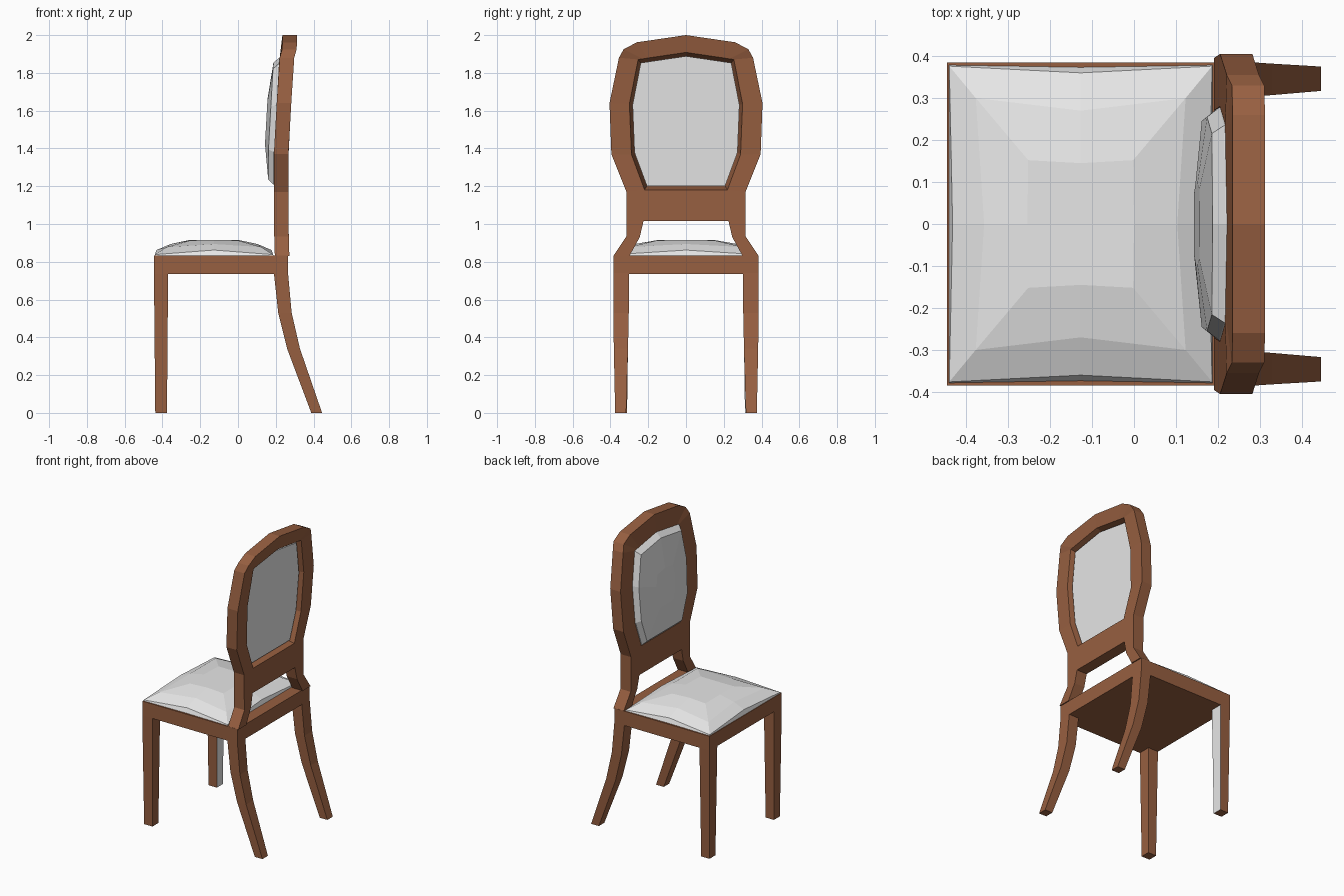
import bpy, bmesh

if "Cube" in bpy.data.objects:
    bpy.data.objects.remove(bpy.data.objects["Cube"])


def material(name, rgb):
    m = bpy.data.materials.new(name)
    m.diffuse_color = (*rgb, 1)
    m.use_nodes = True
    m.node_tree.nodes["Principled BSDF"].inputs["Base Color"].default_value = m.diffuse_color
    return m


wood = material("brown wood", (0.31, 0.115, 0.052))
fabric = material("light grey fabric", (0.8, 0.8, 0.8))


def make(name, bm, *mats):
    bmesh.ops.recalc_face_normals(bm, faces=bm.faces)
    me = bpy.data.meshes.new(name)
    bm.to_mesh(me)
    bm.free()
    for m in mats:
        me.materials.append(m)
    ob = bpy.data.objects.new(name, me)
    bpy.context.collection.objects.link(ob)
    return ob


def loft(name, rings, *mats):
    """Skin a stack of closed rings and cap both ends."""
    bm = bmesh.new()
    vs = [[bm.verts.new(p) for p in r] for r in rings]
    n = len(rings[0])
    for a, b in zip(vs, vs[1:]):
        for i in range(n):
            j = (i + 1) % n
            bm.faces.new((a[i], a[j], b[j], b[i]))
    bm.faces.new(vs[0])
    bm.faces.new(vs[-1])
    return make(name, bm, *mats)


def rect(x0, x1, y0, y1, z):
    return [(x0, y0, z), (x1, y0, z), (x1, y1, z), (x0, y1, z)]


# Seat frame
loft("seat_frame", [rect(-.445, .265, -.385, .385, z) for z in (.735, .832)], wood)

# Legs: (x0, x1, inner y, outer y, z)
front = [(-.438, -.376, .312, .375, 0), (-.445, -.37, .302, .385, .74)]
rear = [(.388, .445, .317, .375, 0), (.26, .328, .307, .382, .34),
        (.213, .284, .303, .385, .53), (.19, .265, .301, .385, .74)]
for side, s in (("right", -1), ("left", 1)):
    for kind, secs in (("front_leg", front), ("back_leg", rear)):
        leg = loft(f"{kind}_{side}",
                   [rect(a, b, s * c, s * d, z) for a, b, c, d, z in secs], wood, fabric)
        # one inner leg face is pale
        if kind == "front_leg" and s == 1:
            for p in leg.data.polygons:
                if p.normal.x > .9:
                    p.material_index = 1


# Seat cushion: 8-point rings with separate corner and mid-side positions
def pad(cx, cy, cz, mx, my, mz):
    o = -.127
    return [(o - cx, -cy, cz), (o, -my, mz), (o + cx, -cy, cz), (o + mx, 0, mz),
            (o + cx, cy, cz), (o, my, mz), (o - cx, cy, cz), (o - mx, 0, mz)]


loft("seat_cushion", [pad(.315, .38, .828, .315, .375, .828),
                      pad(.313, .376, .838, .305, .36, .862),
                      pad(.25, .30, .878, .23, .27, .894),
                      pad(.125, .152, .913, .127, .145, .916)], fabric)

# Backrest lean: front surface x as a function of height
LEAN = [(.83, .195), (1.0, .19), (1.37, .19), (1.64, .205), (1.85, .217),
        (1.89, .222), (1.93, .235), (2.0, .235)]


def lean(z):
    for (z0, x0), (z1, x1) in zip(LEAN, LEAN[1:]):
        if z <= z1:
            return x0 + (x1 - x0) * (z - z0) / (z1 - z0)
    return LEAN[-1][1]


# Backrest frame: outer and inner outline pairs (y, z) going up one side
outer = [(.385, .83), (.315, .935), (.315, 1.015), (.315, 1.17), (.395, 1.37),
         (.405, 1.64), (.355, 1.88), (.33, 1.925), (.26, 1.962), (0, 2.0)]
inner = [(.30, .83), (.245, .93), (.225, 1.015), (.205, 1.205), (.27, 1.38),
         (.28, 1.63), (.237, 1.85), (.215, 1.853), (.19, 1.857), (0, 1.885)]
bm = bmesh.new()
layers = []
for depth, grow in ((0, 1.0), (.077, 1.07)):
    def vert(y, z, g=1.0):
        zz = 1.55 + (z - 1.55) * g
        return bm.verts.new((lean(z) + depth, y * g, zz))
    o, n = {}, {}
    for i in range(10):
        g = grow if i > 2 else 1.0
        for s in (1, -1):
            if i == 9 and s == -1:
                o[i, s], n[i, s] = o[i, 1], n[i, 1]
            else:
                o[i, s] = vert(s * outer[i][0], outer[i][1])
                n[i, s] = vert(s * inner[i][0], inner[i][1], g)
    faces = [(o[i, s], o[i + 1, s], n[i + 1, s], n[i, s]) for i in range(9) for s in (1, -1)]
    faces.append((n[2, 1], n[3, 1], n[3, -1], n[2, -1]))  # lower rail
    for f in faces:
        bm.faces.new(f)
    layers.append((o, n))
twin = {}
for a, b in zip(layers[0], layers[1]):
    for k in a:
        twin[a[k]] = b[k]
rim = [e for e in bm.edges if e.is_boundary and e.verts[0] in twin]
for e in rim:
    a, b = e.verts
    bm.faces.new((a, b, twin[b], twin[a]))
make("backrest_frame", bm, wood)

# Backrest pad: shaped like the opening, domed to the front
half = [inner[i] for i in (3, 4, 5, 6)]
outline = half + [inner[9]] + [(-y, z) for y, z in reversed(half)]


def pad_ring(scale, offset):
    pts = [(y * scale, 1.54 + (z - 1.54) * scale) for y, z in outline]
    return [(lean(z) + offset, y, z) for y, z in pts]


loft("backrest_pad", [pad_ring(1.01, .052), pad_ring(.99, -.002), pad_ring(.91, -.03),
                      pad_ring(.35, -.05)], fabric)
